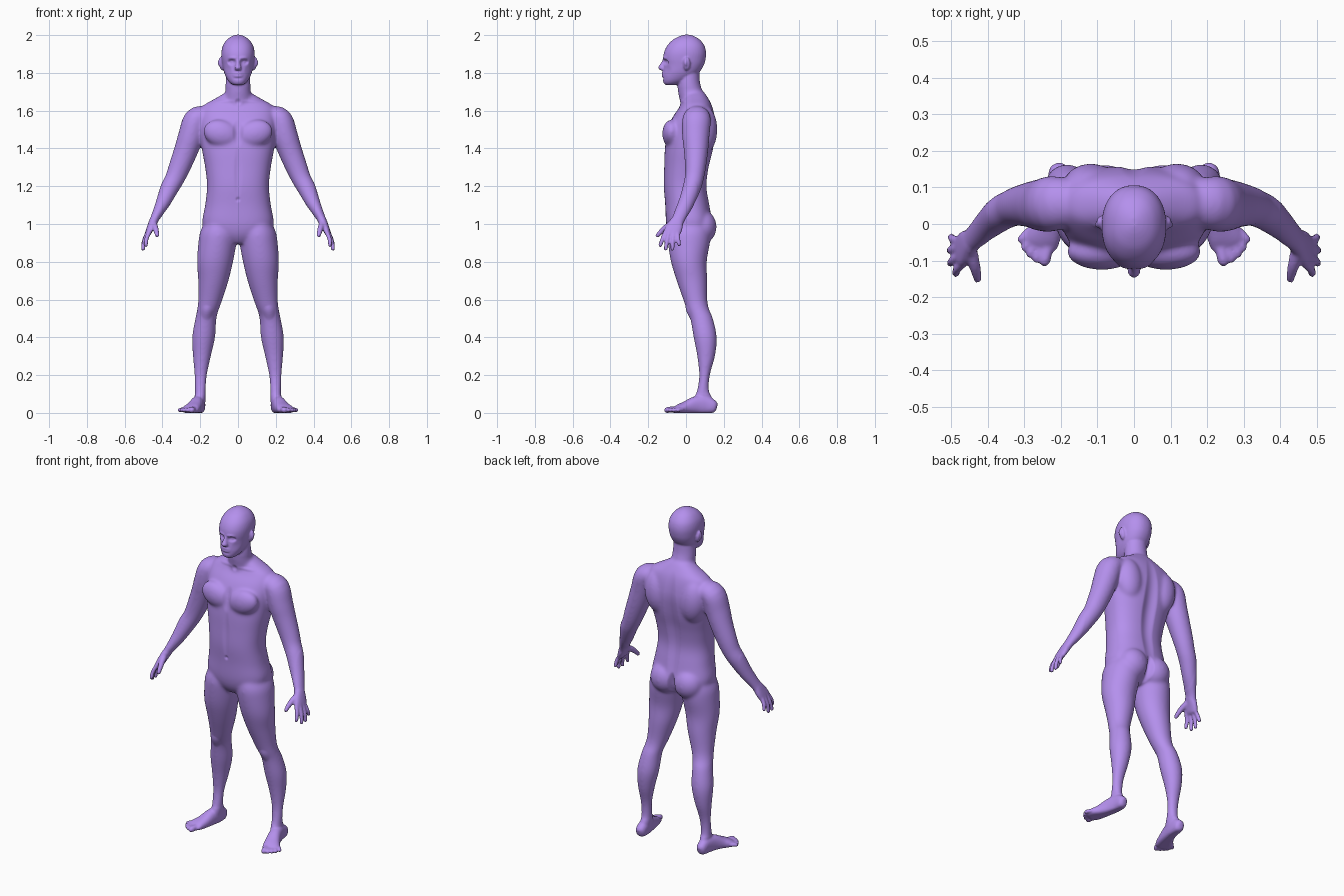
import bpy, bmesh, math
from mathutils import Vector, Matrix

bm = bmesh.new()


def spline(rows, steps=4):
    """Catmull-Rom interpolation of rows of numbers."""
    out = []
    for i in range(len(rows) - 1):
        a, b, c, d = (rows[max(i - 1, 0)], rows[i], rows[i + 1], rows[min(i + 2, len(rows) - 1)])
        for k in range(steps):
            t = k / steps
            out.append([0.5 * (2 * q + (r - p) * t + (2 * p - 5 * q + 4 * r - s) * t * t
                               + (3 * q - p - 3 * r + s) * t ** 3) for p, q, r, s in zip(a, b, c, d)])
    return out + [list(rows[-1])]


def loft(rows, ref=None, e=2.0, mirror=True, n=28):
    """Closed skin over rows (x, y, z, r_side, r_ref); ref=None keeps rings level."""
    rows = spline(rows)
    for s in (1, -1) if mirror else (1,):
        rings = []
        for i, (x, y, z, ru, rv) in enumerate(rows):
            if ref:
                t = (Vector(rows[min(i + 1, len(rows) - 1)][:3]) - Vector(rows[max(i - 1, 0)][:3])).normalized()
                v = Vector(ref)
                v = (v - t * v.dot(t)).normalized()
                u = v.cross(t)
            else:
                u, v = Vector((1, 0, 0)), Vector((0, 1, 0))
            ring = []
            for k in range(n):
                a = math.tau * k / n
                c, d = math.cos(a), math.sin(a)
                p = Vector((x, y, z)) + u * ru * math.copysign(abs(c) ** (2 / e), c) \
                    + v * rv * math.copysign(abs(d) ** (2 / e), d)
                ring.append(bm.verts.new((s * p.x, p.y, max(p.z, 0))))
            rings.append(ring)
        for A, B in zip(rings, rings[1:]):
            for k in range(n):
                bm.faces.new((A[k], A[(k + 1) % n], B[(k + 1) % n], B[k]))
        bm.faces.new(rings[0][::-1])
        bm.faces.new(rings[-1])


def levels(rows, **kw):
    """Level rings from (z, x_min, x_max, y_front, y_back)."""
    loft([((a + b) / 2, (f + k) / 2, z, (b - a) / 2, (k - f) / 2) for z, a, b, f, k in rows], **kw)


def digit(pts, r0, r1, ref):
    """Rounded finger or toe through three points."""
    a, b, c = map(Vector, pts)
    d = (c - b).normalized()
    rows = [(a, r0), (b, (r0 + r1) / 2), (c - d * r1, r1), (c - d * r1 * .4, r1 * .8), (c, r1 * .3)]
    loft([(*p, r, r) for p, r in rows], ref=ref, n=14)


def muscle(c, r, mirror=True, tilt=0):
    for s in (1, -1) if mirror else (1,):
        m = Matrix.Translation((s * c[0], c[1], c[2])) @ Matrix.Rotation(s * tilt, 4, 'Y') @ Matrix.Diagonal((*r, 1))
        bmesh.ops.create_uvsphere(bm, u_segments=28, v_segments=18, radius=1, matrix=m)


# torso
levels([(z, -w, w, f, b) for z, w, f, b in [
    (.895, .04, -.06, .06), (.94, .14, -.09, .125), (1.0, .188, -.105, .14), (1.1, .174, -.11, .125),
    (1.2, .164, -.118, .11), (1.3, .174, -.116, .122), (1.4, .192, -.112, .146), (1.5, .202, -.098, .158),
    (1.57, .2, -.068, .152), (1.625, .185, -.03, .138), (1.662, .125, -.015, .12), (1.70, .06, 0, .095)]],
    e=2.4, mirror=False, n=40)
muscle((.088, -.076, 1.478), (.098, .05, .072), tilt=-.3)      # chest
muscle((.118, .095, 1.5), (.08, .071, .13), tilt=.1)           # shoulder blades
muscle((.078, .085, .985), (.088, .077, .09))                  # buttocks
# neck
levels([(1.6, -.08, .08, -.03, .13), (1.66, -.078, .078, -.035, .118), (1.70, -.068, .068, -.043, .09),
        (1.75, -.065, .065, -.045, .074), (1.82, -.06, .06, -.04, .07)], mirror=False)
# head
levels([(z, -w, w, f, b) for z, w, f, b in [
    (1.735, .022, -.106, -.06), (1.745, .04, -.118, -.02), (1.765, .057, -.122, .02), (1.8, .073, -.121, .068),
    (1.84, .082, -.117, .094), (1.875, .087, -.121, .104), (1.91, .088, -.116, .106), (1.945, .08, -.099, .097),
    (1.975, .06, -.07, .074), (1.993, .035, -.037, .046), (2.002, .01, -.01, .02)]], e=2.2, mirror=False, n=40)
# nose
loft([(0, -.108, 1.878, .009, .012), (0, -.119, 1.85, .011, .016), (0, -.127, 1.828, .018, .021),
      (0, -.122, 1.816, .016, .017), (0, -.116, 1.811, .008, .009)], mirror=False)
# ears
muscle((.089, .004, 1.848), (.012, .019, .036), tilt=.2)
# arms
Y, Z = (0, 1, 0), (0, 0, 1)
loft([(.17, .06, 1.57, .055, .065), (.222, .056, 1.552, .066, .076), (.248, .052, 1.47, .068, .073),
      (.275, .053, 1.39, .064, .065), (.31, .05, 1.3, .058, .056), (.335, .043, 1.24, .052, .051),
      (.362, .03, 1.19, .049, .049), (.398, .0, 1.11, .038, .042), (.435, -.034, 1.04, .025, .035),
      (.447, -.045, 1.015, .023, .034)], ref=Y)
# palms
loft([(.437, -.036, 1.035, .022, .03), (.447, -.047, 1.015, .023, .035), (.461, -.06, .985, .02, .043),
      (.474, -.074, .955, .016, .045), (.479, -.077, .943, .01, .04)], ref=Y, e=2.3)
# fingers and thumb
for pts in [((.464, -.104, .968), (.484, -.124, .922), (.489, -.139, .878)),
            ((.474, -.087, .965), (.496, -.1, .91), (.504, -.109, .858)),
            ((.476, -.064, .963), (.498, -.07, .908), (.505, -.073, .858)),
            ((.47, -.046, .967), (.494, -.042, .922), (.502, -.034, .882))]:
    digit(pts, .0125, .0105, Y)
digit(((.45, -.066, 1.005), (.436, -.115, .975), (.426, -.158, .932)), .02, .0115, Z)
# legs
levels([(1.02, .03, .17, -.08, .12), (.96, .005, .2, -.098, .13), (.9, .008, .21, -.096, .127),
        (.8, .026, .217, -.08, .11), (.7, .05, .211, -.05, .113), (.6, .082, .211, -.015, .113),
        (.55, .1, .216, .002, .122), (.5, .114, .226, .022, .143), (.4, .121, .243, .04, .163),
        (.3, .143, .239, .059, .154), (.2, .164, .231, .069, .127), (.12, .17, .229, .058, .122),
        (.07, .172, .229, .04, .142), (.03, .176, .228, .04, .15)], n=32)
# feet
loft([(.203, .163, .028, .012, .018), (.204, .148, .032, .028, .034), (.206, .1, .042, .033, .05),
      (.216, .05, .04, .036, .047), (.232, .0, .028, .042, .034), (.249, -.035, .02, .048, .025),
      (.257, -.058, .015, .046, .017), (.261, -.072, .013, .035, .01)], ref=Z, e=2.3)
# toes
for x0, y0, x1, y1, r in [(.235, -.055, .248, -.115, .0165), (.254, -.055, .271, -.106, .012),
                          (.268, -.045, .289, -.092, .0115), (.28, -.033, .304, -.074, .011),
                          (.288, -.018, .316, -.05, .011)]:
    digit(((x0, y0, .018), ((x0 + x1) / 2, (y0 + y1) / 2, .017), (x1, y1, .0125)), r, r, Z)

# fuse the parts into one skin
bmesh.ops.recalc_face_normals(bm, faces=bm.faces)
mesh = bpy.data.meshes.new("parts")
bm.to_mesh(mesh)
bm.free()
body = bpy.data.objects.new("body", mesh)
bpy.context.collection.objects.link(body)
mod = body.modifiers.new("fuse", 'REMESH')
mod.mode, mod.voxel_size = 'VOXEL', .0052
dg = bpy.context.evaluated_depsgraph_get()
skin = bpy.data.meshes.new_from_object(body.evaluated_get(dg))
body.modifiers.clear()
body.data = skin
bpy.data.meshes.remove(mesh)

# blend the joins: strongly on trunk and limbs, lightly on face, hands and feet
bm = bmesh.new()
bm.from_mesh(skin)
large = [v for v in bm.verts if abs(v.co.x) < .4 and .1 < v.co.z < 1.72]
for _ in range(22):
    bmesh.ops.smooth_vert(bm, verts=large, factor=.5, use_axis_x=True, use_axis_y=True, use_axis_z=True)
for _ in range(2):
    bmesh.ops.smooth_vert(bm, verts=bm.verts, factor=.5, use_axis_x=True, use_axis_y=True, use_axis_z=True)

# sculpting strokes: centre, reach, push
strokes = [
    ((0, .14, 1.32), (.05, .07, .36), (0, -.016, 0)),            # spine
    ((0, .12, .965), (.028, .09, .085), (0, -.028, 0)),          # cleft
    ((0, -.11, 1.49), (.03, .05, .09), (0, .008, 0)),            # breastbone
    ((0, -.12, 1.27), (.022, .05, .16), (0, .005, 0)),           # belly line
    ((0, -.115, 1.13), (.012, .04, .014), (0, .008, 0)),         # navel
    ((0, -.05, 1.645), (.02, .06, .02), (0, .008, 0)),           # throat hollow
    ((.09, -.04, 1.65), (.08, .05, .014), (0, -.005, .002)),     # collarbones
    ((.165, .01, .53), (.035, .04, .045), (0, -.007, 0)),        # kneecaps
    ((.033, -.11, 1.858), (.028, .05, .018), (0, .017, 0)),      # eye sockets
    ((.033, -.1, 1.856), (.013, .04, .009), (0, -.006, 0)),      # eyes
    ((.03, -.115, 1.879), (.032, .04, .01), (0, -.005, 0)),      # brows
    ((.058, -.1, 1.81), (.026, .05, .03), (-.003, .007, 0)),     # cheek hollows
    ((0, -.12, 1.79), (.034, .04, .022), (0, -.009, 0)),         # lips
    ((0, -.12, 1.79), (.03, .04, .006), (0, .006, 0)),           # mouth line
    ((0, -.12, 1.772), (.03, .04, .008), (0, .005, 0)),          # under the lip
    ((.102, -.003, 1.85), (.02, .011, .022), (-.007, 0, 0)),     # ear hollows
]
for c, r, d in strokes:
    for v in bm.verts:
        h = ((v.co.z - c[2]) / r[2]) ** 2
        if h < 1:
            q = 1 - h - ((abs(v.co.x) - c[0]) / r[0]) ** 2 - ((v.co.y - c[1]) / r[1]) ** 2
            if q > 0:
                v.co += Vector((math.copysign(d[0], v.co.x), d[1], d[2])) * q ** 1.5
bmesh.ops.smooth_vert(bm, verts=bm.verts, factor=.5, use_axis_x=True, use_axis_y=True, use_axis_z=True)
bm.to_mesh(skin)
bm.free()

# smooth violet skin
skin.shade_smooth()
mat = bpy.data.materials.new("violet")
mat.diffuse_color = (.46, .28, .85, 1)
skin.materials.clear()
skin.materials.append(mat)
